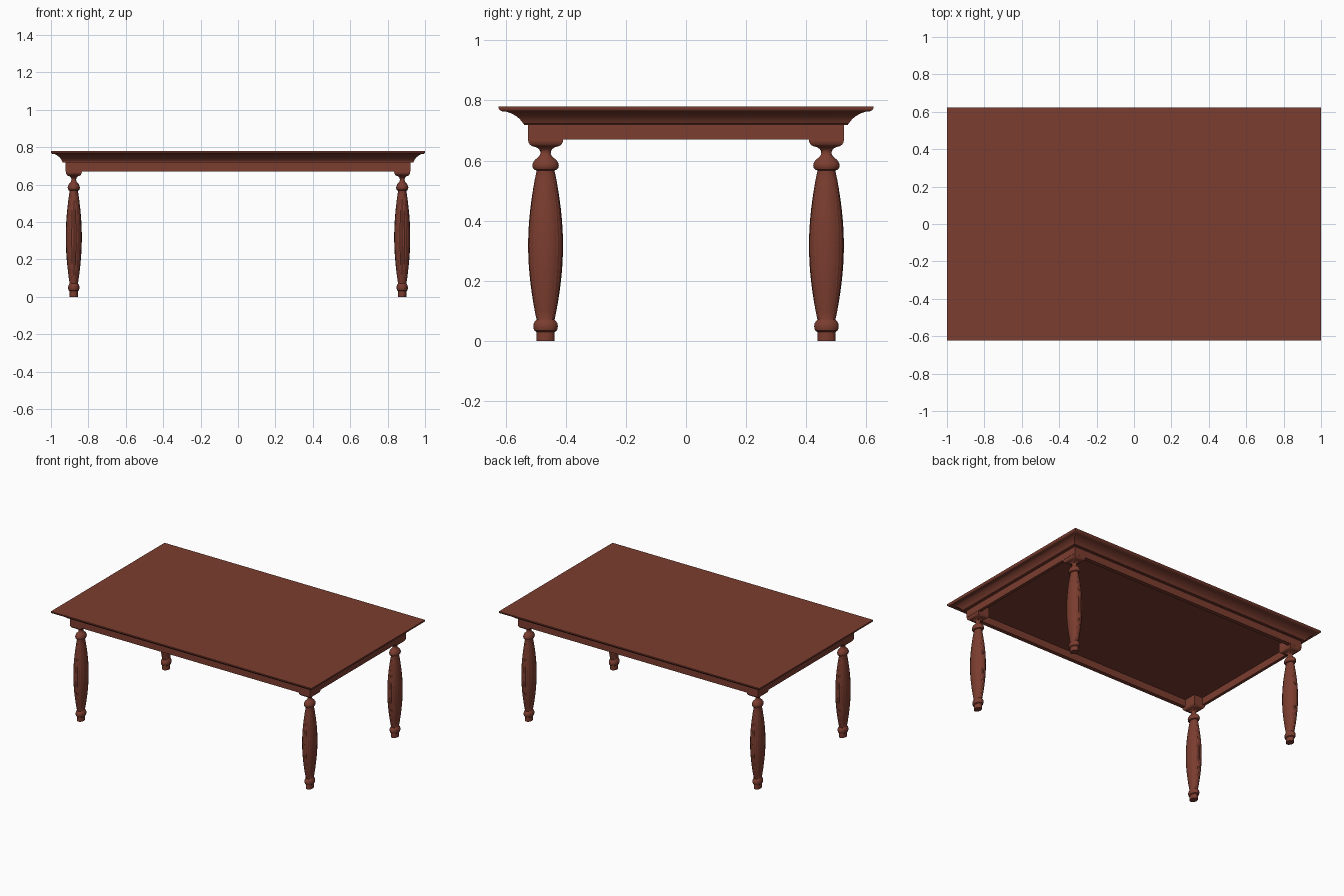
import bpy, bmesh, math

if "Cube" in bpy.data.objects:
    bpy.data.objects.remove(bpy.data.objects["Cube"])

wood = bpy.data.materials.new("reddish brown wood")
wood.diffuse_color = (0.200, 0.047, 0.029, 1)
wood.use_nodes = True
wood.node_tree.nodes["Principled BSDF"].inputs["Base Color"].default_value = wood.diffuse_color
XS = 0.74  # the whole design is narrower along x: legs are oval


def finish(bm, name, angle=30):
    bmesh.ops.recalc_face_normals(bm, faces=bm.faces)
    me = bpy.data.meshes.new(name)
    bm.to_mesh(me)
    bm.free()
    me.materials.append(wood)
    ob = bpy.data.objects.new(name, me)
    bpy.context.collection.objects.link(ob)
    bpy.ops.object.select_all(action='DESELECT')
    ob.select_set(True)
    bpy.context.view_layer.objects.active = ob
    bpy.ops.object.shade_smooth_by_angle(angle=math.radians(angle))
    return ob


def loft(bm, rings, cap=True, closed=False):
    loops = [[bm.verts.new(p) for p in ring] for ring in rings]
    pairs = list(zip(loops, loops[1:]))
    if closed:
        pairs.append((loops[-1], loops[0]))
    for a, b in pairs:
        n = len(a)
        for i in range(n):
            j = (i + 1) % n
            bm.faces.new((a[i], a[j], b[j], b[i]))
    if cap and not closed:
        bm.faces.new(loops[0])
        bm.faces.new(loops[-1])


def rect(hx, hy, z, cx=0, cy=0):
    return [(cx + sx * hx, cy + sy * hy, z)
            for sx, sy in ((-1, -1), (1, -1), (1, 1), (-1, 1))]


# table top with a rounded lip and a cove moulding underneath
bm = bmesh.new()
edge = [(0, .78), (0, .773), (.003, .768), (.010, .764), (.028, .762),
        (.044, .756), (.058, .748), (.069, .739), (.077, .730),
        (.081, .723), (.084, .722), (.084, .719)]
loft(bm, [rect(1 - d * XS, .623 - d, z) for d, z in edge])
finish(bm, "table_top")

# hollow apron frame
bm = bmesh.new()
ax, ay, t = .922, .525, .028
loft(bm, [rect(ax, ay, .72), rect(ax, ay, .67),
          rect(ax - t * XS, ay - t, .67), rect(ax - t * XS, ay - t, .72)], closed=True)
finish(bm, "apron")

# turned leg profile: foot, lower ring, fluted swelling body, upper ring, neck
foot = [(.030, 0), (.030, .030)]
low_ring = [(.037, .034), (.040, .042), (.041, .050), (.039, .059), (.035, .066), (.030, .070)]
body = []
for i in range(17):
    u = i / 16
    body.append((.030 + .028 * math.sin(math.pi * u) ** 0.9, .071 + .494 * u))
top_ring = [(.030, .567), (.038, .570), (.043, .577), (.044, .585), (.042, .592),
            (.036, .602), (.027, .609), (.020, .616), (.017, .624), (.018, .632), (.023, .640), (.028, .645)]
SIDES = 48


def oval(r, z, cx, cy, flute=0.0):
    pts = []
    for i in range(SIDES):
        a = 2 * math.pi * i / SIDES
        k = r * (1 - flute * (i % 2))
        pts.append((cx + XS * k * math.cos(a), cy + k * math.sin(a), z))
    return pts


# square flared capital, continuing up as a block inside the apron corner
cap = [(.019, .634), (.024, .640), (.033, .645), (.045, .648), (.053, .654),
       (.057, .661), (.058, .669), (.057, .671), (.057, .72)]

for sy, depth in ((-1, "front"), (1, "back")):
    for sx, side in ((-1, "left"), (1, "right")):
        cx, cy = sx * .878, sy * .467
        bm = bmesh.new()
        rings = [oval(r, z, cx, cy) for r, z in foot + low_ring]
        rings += [oval(r, z, cx, cy, .03) for r, z in body]
        rings += [oval(r, z, cx, cy) for r, z in top_ring]
        loft(bm, rings)
        finish(bm, f"{depth}_{side}_leg")
        bm = bmesh.new()
        loft(bm, [rect(r * XS, r, z, cx, cy) for r, z in cap])
        finish(bm, f"{depth}_{side}_leg_capital", 40)
